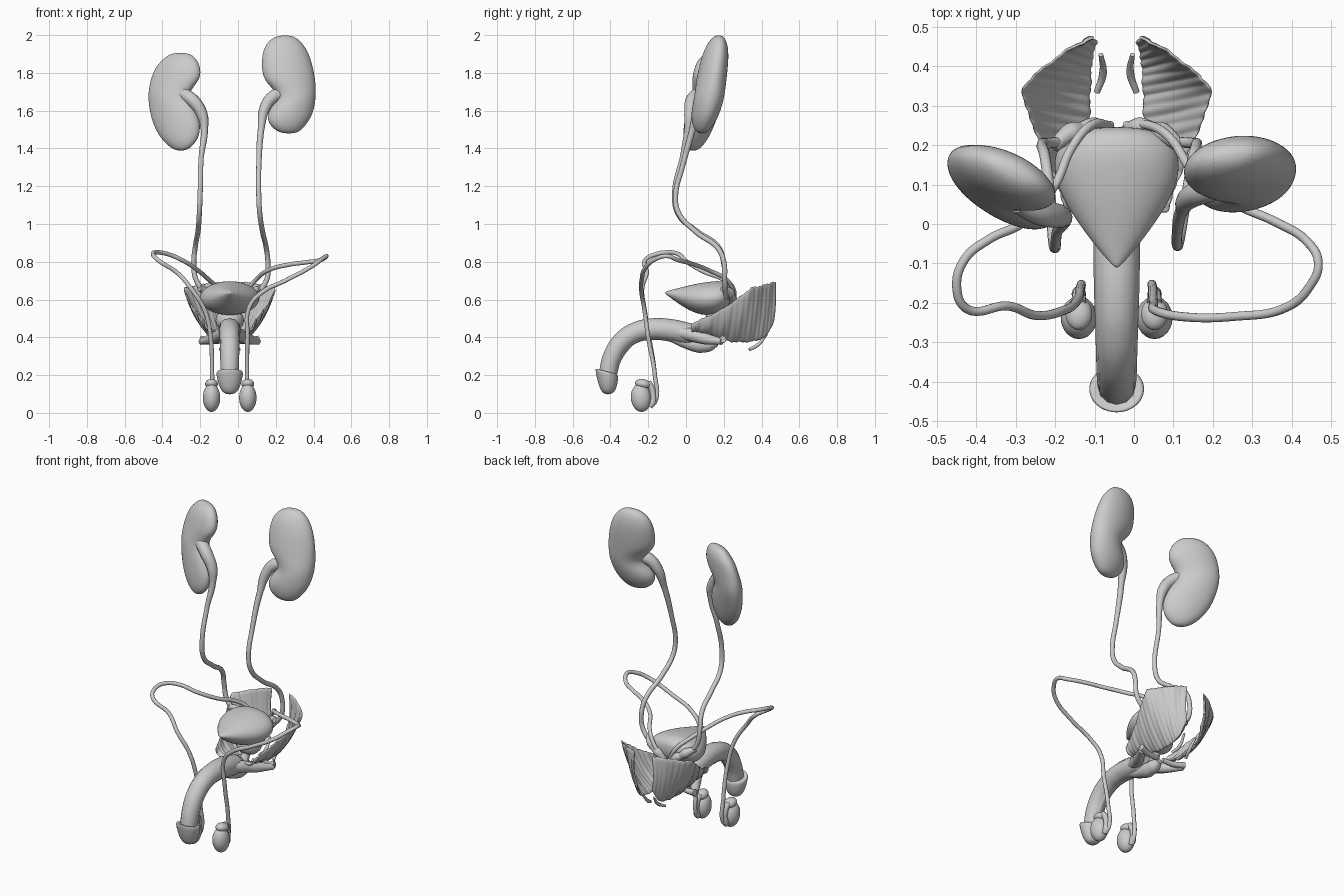
import bpy, bmesh, math
from mathutils import Vector

C = -0.044  # midline of the pelvic organs


def finish(name, bm, subsurf=0, solid=0):
    bmesh.ops.recalc_face_normals(bm, faces=bm.faces)
    me = bpy.data.meshes.new(name)
    bm.to_mesh(me)
    bm.free()
    ob = bpy.data.objects.new(name, me)
    bpy.context.collection.objects.link(ob)
    for p in me.polygons:
        p.use_smooth = True
    if solid:
        m = ob.modifiers.new("Solid", 'SOLIDIFY')
        m.thickness = solid
        m.offset = 0
    if subsurf:
        m = ob.modifiers.new("Smooth", 'SUBSURF')
        m.levels = m.render_levels = subsurf
    return ob


def loft(name, rings):
    """Skin a list of closed point rings and cap both ends."""
    bm = bmesh.new()
    rows = [[bm.verts.new(p) for p in r] for r in rings]
    n = len(rows[0])
    for a, b in zip(rows, rows[1:]):
        for i in range(n):
            j = (i + 1) % n
            bm.faces.new((a[i], a[j], b[j], b[i]))
    bm.faces.new(rows[0])
    bm.faces.new(rows[-1])
    return finish(name, bm, 2)


def circle(n=16):
    return [(math.cos(2 * math.pi * i / n), math.sin(2 * math.pi * i / n)) for i in range(n)]


def tube(name, pts, r):
    """Smooth tube; a point is (x, y, z) or (x, y, z, radius factor)."""
    cu = bpy.data.curves.new(name, 'CURVE')
    cu.dimensions = '3D'
    cu.bevel_depth = r
    cu.bevel_resolution = 4
    cu.resolution_u = 8
    cu.use_fill_caps = True
    sp = cu.splines.new('BEZIER')
    sp.bezier_points.add(len(pts) - 1)
    for bp, p in zip(sp.bezier_points, pts):
        bp.co = p[:3]
        bp.radius = p[3] if len(p) > 3 else 1
        bp.handle_left_type = bp.handle_right_type = 'AUTO'
    ob = bpy.data.objects.new(name, cu)
    bpy.context.collection.objects.link(ob)
    bpy.ops.object.select_all(action='DESELECT')
    ob.select_set(True)
    bpy.context.view_layer.objects.active = ob
    bpy.ops.object.convert(target='MESH')
    for p in ob.data.polygons:
        p.use_smooth = True
    return ob


def ball(name, loc, rad, rot=(0, 0, 0)):
    bm = bmesh.new()
    bmesh.ops.create_uvsphere(bm, u_segments=24, v_segments=16, radius=1)
    ob = finish(name, bm)
    ob.location, ob.scale, ob.rotation_euler = loc, rad, rot
    return ob


# Kidneys: horizontal slices (z, inner x, outer x, half thickness)
def kidney(name, slices, yc, zc, xc, slope):
    rings = []
    for z, xi, xo, t in slices:
        cx, rx = (xi + xo) / 2, abs(xo - xi) / 2
        rings.append([(cx + rx * c, yc + 0.18 * (z - zc) + slope * (cx + rx * c - xc) + t * s, z)
                      for c, s in circle()])
    loft(name, rings)


kidney("kidney_left", [(2.0, .21, .29, .02), (1.965, .15, .34, .05), (1.90, .124, .38, .07),
                       (1.82, .122, .403, .077), (1.76, .135, .412, .08), (1.71, .19, .415, .08),
                       (1.66, .21, .413, .08), (1.61, .165, .405, .078), (1.56, .148, .388, .07),
                       (1.51, .175, .35, .05), (1.478, .23, .31, .02)], .13, 1.74, .27, .12)
kidney("kidney_right", [(1.907, -.26, -.35, .02), (1.878, -.22, -.395, .05), (1.83, -.195, -.44, .065),
                        (1.77, -.195, -.464, .07), (1.72, -.24, -.474, .072), (1.67, -.265, -.478, .075),
                        (1.61, -.22, -.472, .075), (1.54, -.196, -.457, .07), (1.47, -.2, -.423, .06),
                        (1.42, -.23, -.38, .045), (1.387, -.275, -.33, .02)], .095, 1.65, -.33, -.38)

# Ureters, funnel-shaped at the kidney
tube("ureter_left", [(.25, .11, 1.69, 2.6), (.19, .09, 1.675, 2.6), (.145, .07, 1.62, 2.2), (.122, .035, 1.5, 1.3),
                     (.11, -.02, 1.3), (.11, -.055, 1.15), (.115, -.04, 1.06), (.13, .05, .96),
                     (.15, .17, .87), (.158, .2, .8), (.15, .205, .7), (.08, .21, .61)], .0135)
tube("ureter_right", [(-.29, .06, 1.69, 2.6), (-.235, .03, 1.65, 2.6), (-.19, .02, 1.58, 2.2), (-.178, .01, 1.5, 1.4),
                      (-.195, -.02, 1.35), (-.2, -.06, 1.17), (-.205, -.04, 1.05), (-.212, .06, .96),
                      (-.226, .17, .88), (-.234, .2, .79), (-.22, .205, .7), (-.15, .21, .61)], .0135)

# Bladder: slices along y (y, half width, bottom z, top z)
rings = []
for y, w, z0, z1 in [(-.113, .004, .632, .642), (-.06, .052, .592, .656), (0, .098, .55, .672),
                     (.06, .138, .522, .687), (.12, .162, .513, .696), (.18, .163, .522, .702),
                     (.225, .13, .555, .69), (.247, .06, .6, .66)]:
    rings.append([(C + w * c, y, (z0 + z1) / 2 + (z1 - z0) / 2 * s) for c, s in circle()])
loft("bladder", rings)
ball("prostate", (C, .17, .49), (.075, .07, .065))
tube("urethra", [(C, .16, .5), (C, .13, .42), (C, .1, .38)], .025)

# Shaft, lower spongy body and head
tube("shaft", [(C, .07, .40, .8), (C, .02, .415, 1.1), (C, -.08, .437, 1.12), (C, -.18, .443, 1.08),
               (C, -.27, .424, 1.02), (C, -.345, .37, .98), (C, -.392, .29, .95), (C, -.415, .2, .9)], .053)
tube("spongy_body", [(C, .165, .375, .5), (C, .12, .362, .95), (C, .07, .36, 1.05), (C, .0, .375, .85),
                     (C, -.08, .405, .7), (C, -.17, .422, .65), (C, -.26, .4, .6), (C, -.33, .34, .6),
                     (C, -.38, .26, .6)], .04)
rings = []
axis = Vector((0, .1, -1)).normalized()
side = Vector((0, 1, .1)).normalized()
for d, r, tilt in [(0, .045, .3), (-.008, .066, .35), (.004, .073, .35), (.03, .069, .25),
                   (.065, .06, .1), (.095, .047, 0), (.112, .03, 0), (.117, .008, 0)]:
    o = Vector((C, -.42, .215)) + axis * d
    rings.append([o + Vector((r * c, 0, 0)) + side * r * .85 * s - Vector((0, 0, tilt * r * s * .9))
                  for c, s in circle()])
loft("head", rings)

# Paired parts mirrored about the midline
for s, lab in ((-1, "right"), (1, "left")):
    tx = C + s * .096
    tube("crus_" + lab, [(C + s * .02, -.06, .43, .9), (C + s * .045, .02, .415, 1.1),
                         (C + s * .09, .1, .393, .95), (C + s * .15, .19, .378, .55)], .032)
    ball("testis_" + lab, (tx, -.238, .08), (.046, .054, .075), (.1, 0, 0))
    ball("epididymis_head_" + lab, (tx, -.228, .153), (.034, .042, .026), (-.2, 0, 0))
    tube("epididymis_" + lab, [(tx, -.205, .16, 1.2), (tx, -.182, .13), (tx, -.175, .09, .9),
                               (tx, -.178, .055, 1.1), (tx, -.192, .032, .9)], .017)
    # Lumpy glands behind the bladder
    tube("seminal_vesicle_" + lab, [(C + s * .02, .235, .56, .7), (C + s * .06, .245, .6, 1.2),
                                    (C + s * .09, .24, .615, .9), (C + s * .115, .232, .635, 1.2),
                                    (C + s * .14, .215, .65, .9), (C + s * .16, .195, .66, .7)], .022)
    # Small muscle slip at the back of the pelvic floor
    tube("muscle_slip_" + lab, [(C + s * .05, .335, .335, .8), (C + s * .035, .38, .36),
                                (C + s * .04, .43, .42, .6)], .01)
    tube("perineal_muscle_" + lab, [(C + s * .02, .17, .385, .9), (C + s * .09, .18, .38),
                                    (C + s * .155, .195, .39, 1.2)], .016)

# Sperm ducts
tube("sperm_duct_right", [(-.14, -.19, .035), (-.135, -.163, .06), (-.137, -.165, .2), (-.145, -.195, .4),
                          (-.175, -.218, .54), (-.25, -.232, .66), (-.32, -.208, .74), (-.425, -.215, .81),
                          (-.45, -.16, .84), (-.43, -.09, .85), (-.37, -.04, .84), (-.28, .005, .80),
                          (-.2, .1, .745), (-.16, .19, .71), (-.11, .25, .66), (-.06, .25, .57)], .0115)
tube("sperm_duct_left", [(.052, -.19, .035), (.047, -.163, .06), (.048, -.165, .2), (.05, -.2, .4),
                         (.06, -.222, .56), (.13, -.236, .64), (.25, -.235, .7), (.39, -.21, .775),
                         (.445, -.16, .815), (.468, -.1, .83), (.44, -.045, .81), (.36, .005, .797),
                         (.27, .045, .785), (.16, .12, .755), (.09, .22, .7), (.04, .25, .64),
                         (-.02, .25, .57)], .0115)


# Pelvic floor muscle: ridged sheet between an upper outer and a lower inner edge
def sample(pts, u):
    f = u * (len(pts) - 1)
    i = min(int(f), len(pts) - 2)
    return Vector(pts[i]).lerp(Vector(pts[i + 1]), f - i)


upper = [(.125, .03, .475), (.15, .1, .505), (.185, .19, .55), (.222, .27, .605),
         (.243, .345, .665), (.19, .395, .675), (.12, .445, .69), (.055, .475, .695)]
lower = [(.06, .03, .44), (.065, .09, .42), (.068, .17, .395), (.068, .24, .375),
         (.066, .31, .372), (.064, .37, .38), (.062, .42, .4), (.05, .465, .48)]
NU, NV = 56, 8
for s, lab in ((-1, "right"), (1, "left")):
    bm = bmesh.new()
    grid = []
    for i in range(NU + 1):
        u = i / NU
        a, b = sample(upper, u), sample(lower, u)
        row = []
        for j in range(NV + 1):
            v = j / NV
            p = a.lerp(b, v)
            k = 4 * v * (1 - v)
            ridge = .0035 * math.sin(i * 1.9) + .003 * math.sin(i * .7 + 3 * v)
            p += Vector((.6, .25 * (u - .3), -.75)) * (.022 * k + ridge)
            row.append(bm.verts.new((C + s * p.x, p.y, p.z)))
        grid.append(row)
    for i in range(NU):
        for j in range(NV):
            bm.faces.new((grid[i][j], grid[i + 1][j], grid[i + 1][j + 1], grid[i][j + 1]))
    finish("pelvic_floor_" + lab, bm, 1, .01)
